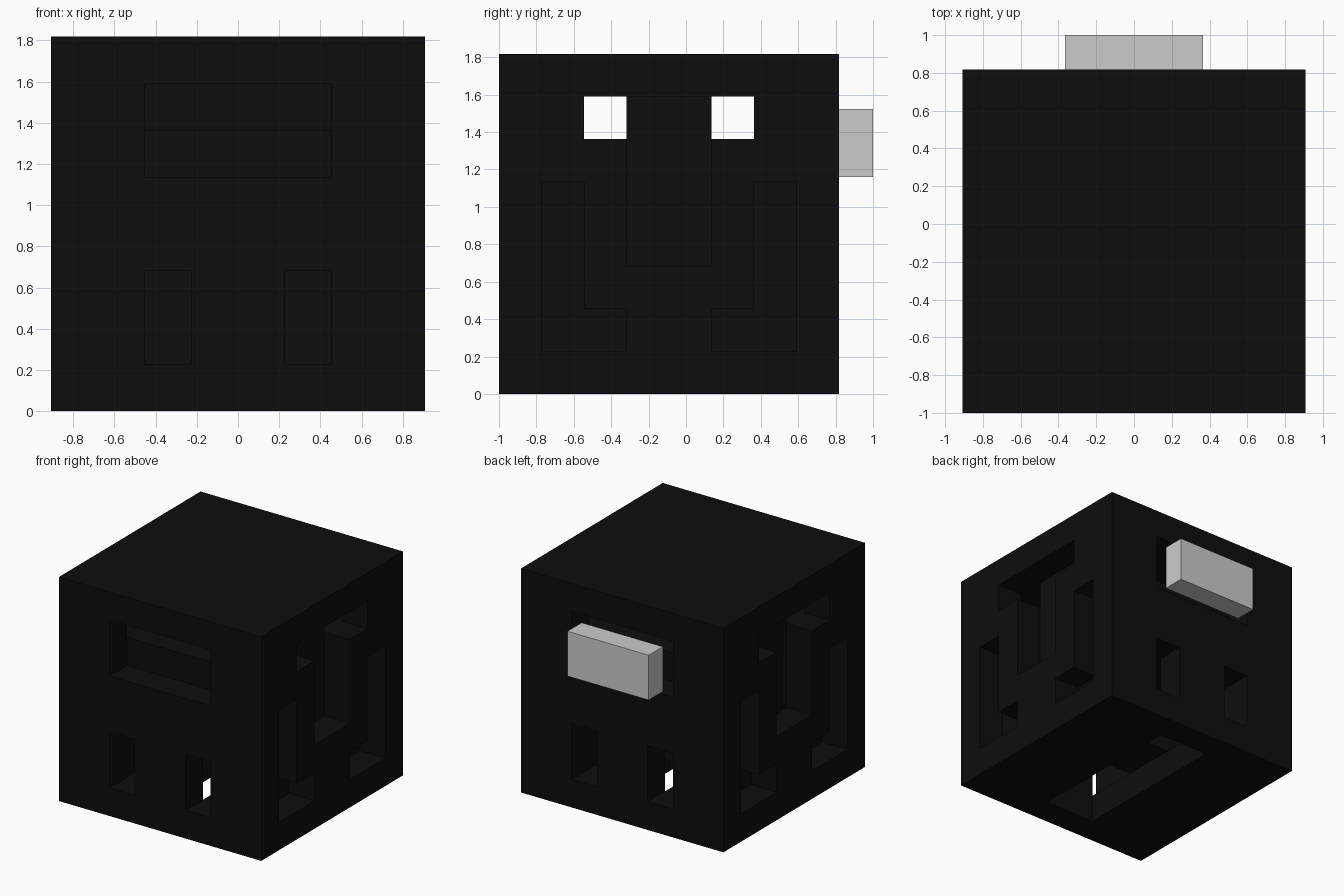
import bpy, bmesh
from mathutils import Vector

if "Cube" in bpy.data.objects:
    bpy.data.objects.remove(bpy.data.objects["Cube"])

U = 2.5 / 11            # one block: the cube is 8 blocks wide
Y0 = -1.0               # front of the cube


def material(name, rgb):
    m = bpy.data.materials.new(name)
    m.diffuse_color = (*rgb, 1.0)
    m.use_nodes = True
    m.node_tree.nodes["Principled BSDF"].inputs["Base Color"].default_value = m.diffuse_color
    return m


BLACK = material("black", (0.004, 0.004, 0.004))
GREY = material("light_grey", (0.6, 0.6, 0.6))


def box(name, x, y, z, mat):
    """Box from (min, max) ranges in world units."""
    bm = bmesh.new()
    bmesh.ops.create_cube(bm, size=1)
    lo, hi = Vector((x[0], y[0], z[0])), Vector((x[1], y[1], z[1]))
    for v in bm.verts:
        v.co = (lo + hi) / 2 + v.co * (hi - lo)
    me = bpy.data.meshes.new(name)
    bm.to_mesh(me)
    bm.free()
    me.materials.append(mat)
    ob = bpy.data.objects.new(name, me)
    bpy.context.collection.objects.link(ob)
    return ob


def blocks(name, x, y, z):
    """Box given in block counts: x from the middle, y from the front, z from the floor."""
    return box(name, [v * U for v in x], [Y0 + v * U for v in y], [v * U for v in z], BLACK)


def cut(target, x, y, z):
    cutter = blocks("cutter", x, y, z)
    mod = target.modifiers.new("cut", 'BOOLEAN')
    mod.operation = 'DIFFERENCE'
    mod.solver = 'EXACT'
    mod.object = cutter
    bpy.context.view_layer.objects.active = target
    bpy.ops.object.modifier_apply(modifier=mod.name)
    bpy.data.objects.remove(cutter)


# Hollow cube with walls one block thick
shell = blocks("cube_shell", (-4, 4), (0, 8), (0, 8))
cut(shell, (-3, 3), (1, 7), (1, 7))

# Openings through both side walls: T bar, T stem, two L shaped slots
THROUGH_X = (-5, 5)
cut(shell, THROUGH_X, (2, 6), (6, 7))
cut(shell, THROUGH_X, (3, 5), (3, 6.5))
for a, b, c in ((1, 2, 3), (7, 6, 5)):
    cut(shell, THROUGH_X, sorted((a, b)), (1, 5))
    cut(shell, THROUGH_X, sorted((a, c)), (1, 2))

# Openings through front and back walls: wide slot and two lower slots
THROUGH_Y = (-1, 9)
cut(shell, (-2, 2), THROUGH_Y, (5, 7))
for s in (-1, 1):
    cut(shell, sorted((s, 2 * s)), THROUGH_Y, (1, 3))

# Slot in the floor
cut(shell, (-1, 1), (1, 7), (-1, 1.5))

# Inner core: cross slab, front and back fill, lower side plates
blocks("core_slab", (-3, 3), (3, 5), (1, 7))
for side, y in (("front", (1, 3)), ("back", (5, 7))):
    blocks("core_" + side, (-3, 3), y, (3, 6))
    for s, label in ((-1, "left"), (1, "right")):
        blocks(f"plate_{side}_{label}", sorted((2 * s, 3 * s)), y, (1, 3))

# Grey block on the back
box("back_block", (-0.365, 0.365), (0.818, 1.0), (1.16, 1.524), GREY)
